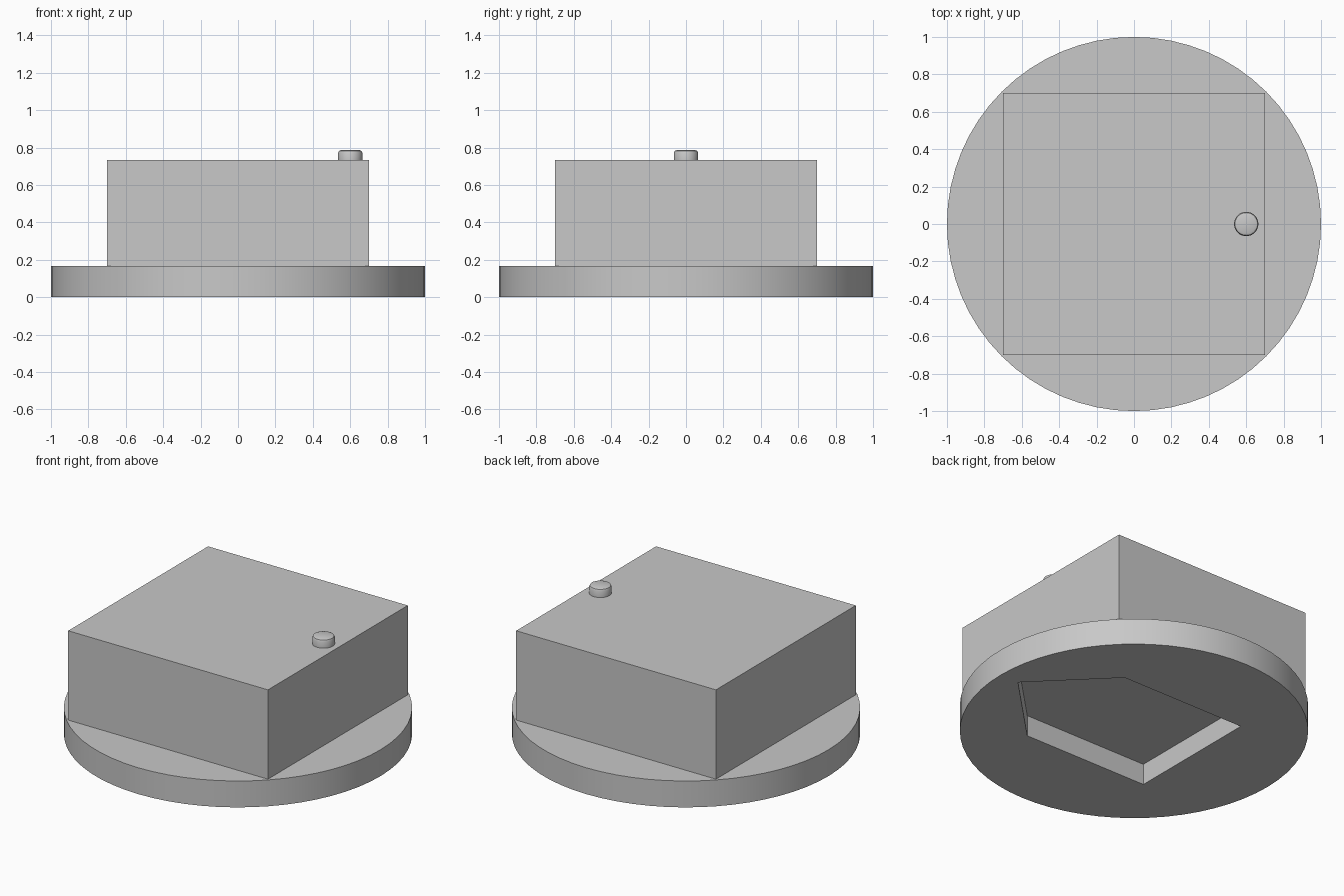
import bpy
import bmesh
import math
from mathutils import Vector

if "Cube" in bpy.data.objects:
    bpy.data.objects.remove(bpy.data.objects["Cube"], do_unlink=True)

GREY = (0.58, 0.58, 0.58, 1.0)
grey = bpy.data.materials.new("plain_grey")
grey.use_nodes = True
grey.diffuse_color = GREY
grey.node_tree.nodes["Principled BSDF"].inputs["Base Color"].default_value = GREY


def prism(name, outline, bottom, top):
    """Extrude a flat outline upwards into a closed solid."""
    bm = bmesh.new()
    face = bm.faces.new([bm.verts.new((x, y, bottom)) for x, y in outline])
    new = bmesh.ops.extrude_face_region(bm, geom=[face], use_keep_orig=True)
    lifted = [v for v in new["geom"] if isinstance(v, bmesh.types.BMVert)]
    bmesh.ops.translate(bm, verts=lifted, vec=Vector((0, 0, top - bottom)))
    bmesh.ops.recalc_face_normals(bm, faces=bm.faces)
    mesh = bpy.data.meshes.new(name)
    bm.to_mesh(mesh)
    bm.free()
    mesh.materials.append(grey)
    obj = bpy.data.objects.new(name, mesh)
    bpy.context.collection.objects.link(obj)
    return obj


def circle(radius, sides, cx=0.0):
    steps = [math.tau * i / sides for i in range(sides)]
    return [(cx + radius * math.cos(a), radius * math.sin(a)) for a in steps]


def square(half):
    return [(-half, -half), (half, -half), (half, half), (-half, half)]


def activate(obj):
    bpy.ops.object.select_all(action='DESELECT')
    obj.select_set(True)
    bpy.context.view_layer.objects.active = obj


def smooth(obj, degrees):
    activate(obj)
    bpy.ops.object.shade_smooth_by_angle(angle=math.radians(degrees))


BASE_TOP, BODY_TOP, PIN_TOP = 0.167, 0.733, 0.787

# Round base with a five-sided pointed recess underneath
base = prism("round_base", circle(1.0, 64), 0.0, BASE_TOP)
s = 0.435
arrow = [(-s, -s), (s, -s), (2 * s, 0), (s, s), (-s, s)]
cutter = prism("recess_cutter", arrow, -0.1, 0.133)
cutter.hide_render = True
cut = base.modifiers.new("recess", 'BOOLEAN')
cut.operation = 'DIFFERENCE'
cut.solver = 'EXACT'
cut.object = cutter
activate(base)
bpy.ops.object.modifier_apply(modifier=cut.name)
bpy.data.objects.remove(cutter, do_unlink=True)
smooth(base, 30)

# Square body
prism("square_body", square(0.7), BASE_TOP, BODY_TOP)

# Small marker pin with a chamfered top rim
pin = prism("marker_pin", circle(0.065, 32, 0.6), BODY_TOP, PIN_TOP)
bm = bmesh.new()
bm.from_mesh(pin.data)
rim = [e for e in bm.edges if all(v.co.z > PIN_TOP - 0.001 for v in e.verts)]
bmesh.ops.bevel(bm, geom=rim, offset=0.016, segments=2, profile=0.5,
                affect='EDGES')
bm.to_mesh(pin.data)
bm.free()
smooth(pin, 30)
